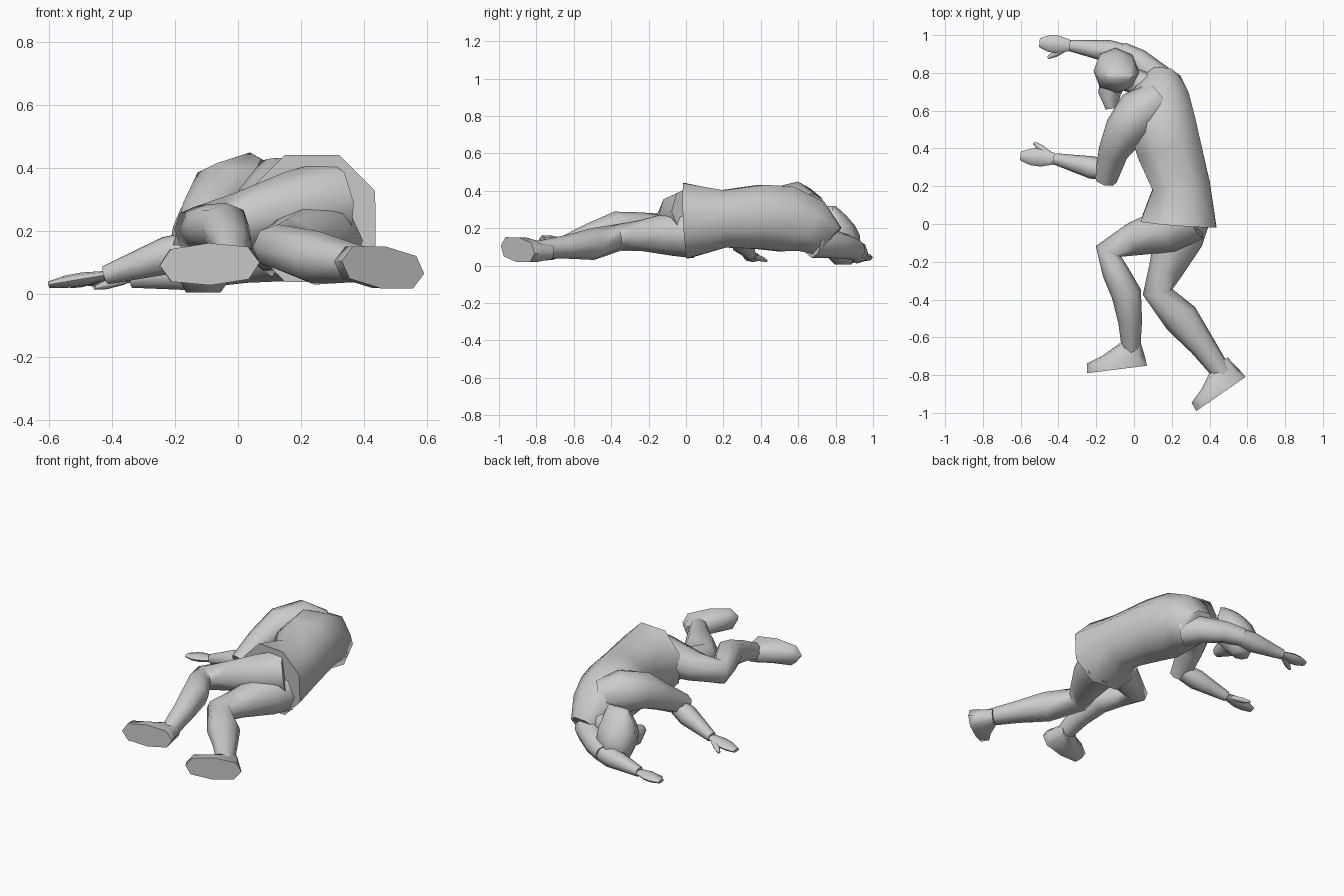
import bpy, bmesh
from math import cos, sin, pi, copysign
from mathutils import Vector

cube = bpy.data.objects.get("Cube")
if cube:
    bpy.data.objects.remove(cube)

grey = bpy.data.materials.new("plain grey")
grey.use_nodes = True
colour = (0.6, 0.6, 0.6, 1)
grey.diffuse_color = colour
grey.node_tree.nodes["Principled BSDF"].inputs["Base Color"].default_value = colour
up_axis = Vector((0, 0, 1))
made = []


def skin(name, rings):
    """Bridge rings of points into a closed skin."""
    bm = bmesh.new()
    rows = [[bm.verts.new(point) for point in ring] for ring in rings]
    count = len(rows[0])
    for lower, upper in zip(rows, rows[1:]):
        for i in range(count):
            j = (i + 1) % count
            bm.faces.new((lower[i], lower[j], upper[j], upper[i]))
    bm.faces.new(rows[0])
    bm.faces.new(rows[-1])
    bmesh.ops.recalc_face_normals(bm, faces=bm.faces)
    mesh = bpy.data.meshes.new(name)
    bm.to_mesh(mesh)
    bm.free()
    mesh.materials.append(grey)
    obj = bpy.data.objects.new(name, mesh)
    bpy.context.collection.objects.link(obj)
    made.append(obj)


def oval(centre, across, upward, sides=8, power=0.95, turn=0):
    """Slightly squared oval cross-section."""
    points = []
    for i in range(sides):
        angle = 2 * pi * i / sides + turn
        c, s = cos(angle), sin(angle)
        points.append(centre + across * copysign(abs(c) ** power, c)
                      + upward * copysign(abs(s) ** power, s))
    return points


def limb(name, path, flat=1, turn=0):
    """Tube through (x, y, z, half width) stations; flat scales the height."""
    points = [Vector(station[:3]) for station in path]
    steps = [(b - a).normalized() for a, b in zip(points, points[1:])]
    rings = []
    for point, station, before, after in zip(points, path, steps[:1] + steps, steps + steps[-1:]):
        tangent = (before + after).normalized()
        across = tangent.cross(up_axis).normalized()
        upward = across.cross(tangent)
        rings.append(oval(point, across * station[3], upward * station[3] * flat, turn=turn))
    skin(name, rings)


def along(start, end, profile):
    """Stations from (fraction, half width) pairs on a straight line."""
    start, end = Vector(start), Vector(end)
    return [(*start.lerp(end, fraction), width) for fraction, width in profile]


def lower_arm(side, elbow, wrist, tip, thumb_tip):
    """Forearm, flat hand and thumb."""
    limb(side + "_forearm", along(elbow, wrist, ((0, .05), (.3, .06), (.6, .047), (1, .03))))
    limb(side + "_hand", along(wrist, tip, ((0, .03), (.4, .047), (.7, .044), (1, .024))), flat=.45)
    base = Vector(wrist).lerp(Vector(thumb_tip), .2)
    limb(side + "_thumb", along(base, thumb_tip, ((0, .018), (.6, .018), (1, .008))), flat=.8)


def foot(name, heel, toe):
    """Flat sole with an instep narrowing to the ankle."""
    heel, toe = Vector(heel), Vector(toe)
    length = (toe - heel).normalized()
    normal = length.cross(up_axis).normalized()
    width = length.cross(normal)
    middle = (heel + toe) / 2
    rings = []
    for rise, back, half in ((0, 0, .16), (.05, 0, .155), (.08, .04, .11), (.14, .09, .05)):
        centre = middle + normal * rise - length * back
        rings.append(oval(centre, length * half, width * (.035 + half / 5), power=.75))
    skin(name, rings)


# Torso, from the open hem to the shoulders
limb("torso", [(.235, 0, .24, .217), (.25, .2, .25, .165), (.185, .4, .26, .185),
               (.15, .53, .25, .19), (.14, .67, .21, .16), (.15, .77, .13, .1)], turn=pi / 8)

# Neck, then the leaning head stacked upwards to a narrow crest of hair
limb("neck", [(.1, .72, .18, .07), (-.04, .77, .17, .065)])
head_rings = []
for k in range(7):
    t = k / 6
    head_rings.append(oval(Vector((.03 * t - .11, .84 - .06 * t, .005 + .315 * t)),
                           Vector((.12 * sin(pi * (.15 + .65 * t)), 0, 0)),
                           Vector((0, .12 * sin(pi * (.12 + .83 * t)), 0))))
skin("head", head_rings)
limb("face", [(-.1, .78, .14, .075), (-.13, .69, .13, .06), (-.12, .61, .13, .03)])

# Upper arm, reaching down to the ground
limb("left_sleeve", [(.13, .66, .29, .1), (.03, .59, .32, .13), (-.05, .49, .31, .11),
                     (-.11, .38, .24, .08), (-.15, .235, .15, .06)])
lower_arm("left", (-.14, .28, .15), (-.42, .345, .06), (-.6, .36, .03), (-.53, .43, .025))

# Lower arm, lying beyond the head
limb("right_sleeve", [(.18, .68, .13, .09), (.13, .77, .12, .08),
                      (.02, .865, .1, .065), (-.07, .91, .08, .055)])
lower_arm("right", (-.04, .9, .08), (-.34, .945, .05), (-.5, .96, .04), (-.455, .88, .02))

# Legs, upper one bent sharply
limb("left_leg", [(.3, .04, .29, .135), (.17, -.035, .27, .12), (0, -.08, .23, .09),
                  (-.135, -.145, .205, .073), (-.1, -.25, .215, .07), (-.04, -.37, .21, .08),
                  (-.02, -.52, .16, .063), (-.015, -.67, .1, .048)])
limb("right_leg", [(.26, .04, .17, .145), (.235, -.08, .17, .13), (.165, -.25, .16, .09),
                   (.125, -.36, .15, .08), (.25, -.5, .115, .095), (.36, -.64, .1, .07),
                   (.475, -.8, .085, .05)], flat=.9)
foot("left_foot", (.07, -.75, .1), (-.25, -.79, .09))
foot("right_foot", (.59, -.81, .065), (.33, -.99, .105))

# Soft shading with crisp edges
for obj in bpy.context.selected_objects:
    obj.select_set(False)
for obj in made:
    obj.select_set(True)
bpy.context.view_layer.objects.active = made[0]
bpy.ops.object.shade_smooth_by_angle(angle=1.15)
